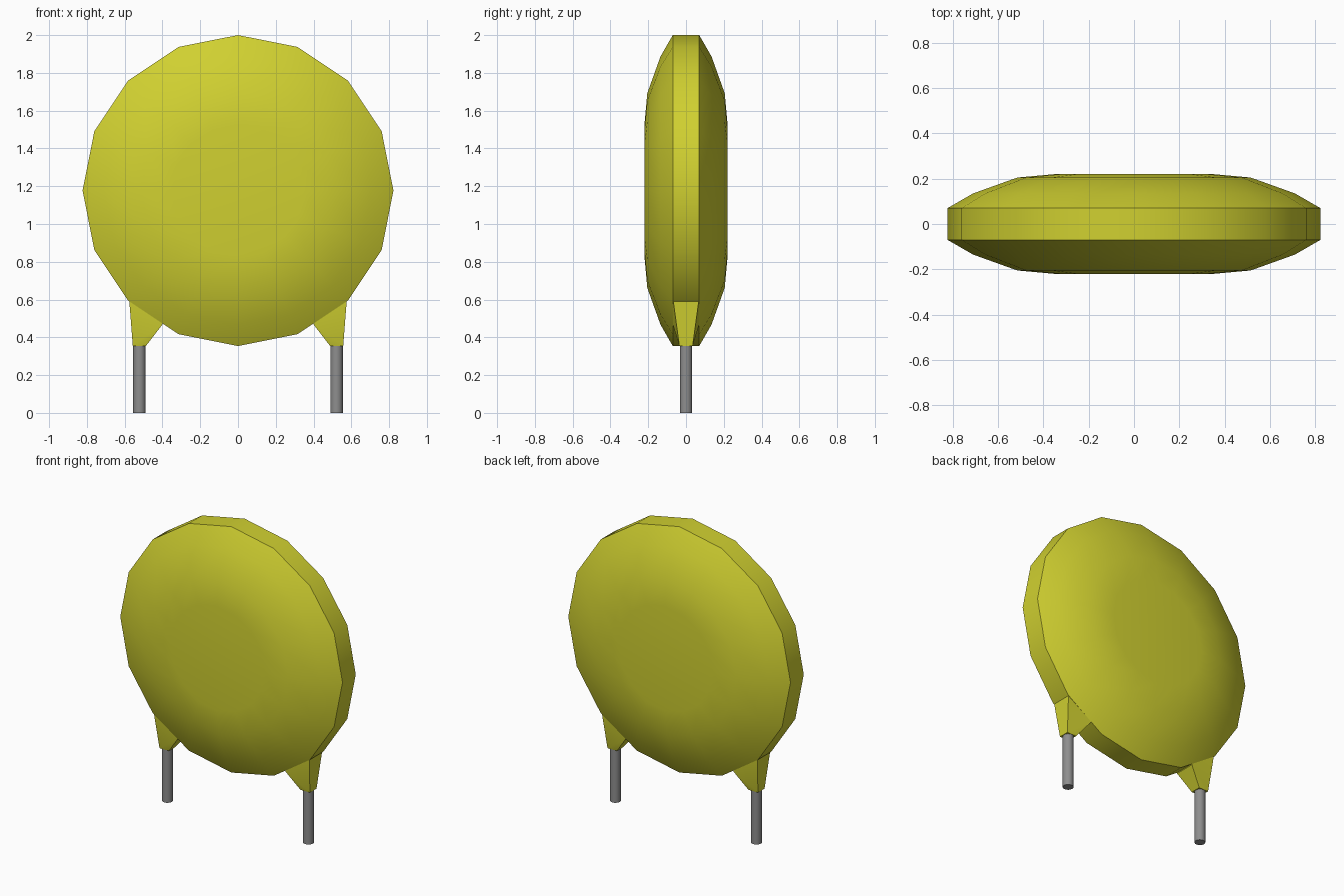
import bpy, bmesh, math

if "Cube" in bpy.data.objects:
    bpy.data.objects.remove(bpy.data.objects["Cube"], do_unlink=True)

CENTRE_Z = 1.177
RIM = 0.823
LEAD_X = 0.522


def make_material(name, colour):
    mat = bpy.data.materials.new(name)
    mat.use_nodes = True
    mat.diffuse_color = colour
    mat.node_tree.nodes["Principled BSDF"].inputs["Base Color"].default_value = colour
    return mat


def finish(name, bm, mat, angle):
    bmesh.ops.recalc_face_normals(bm, faces=bm.faces)
    mesh = bpy.data.meshes.new(name)
    bm.to_mesh(mesh)
    bm.free()
    mesh.materials.append(mat)
    obj = bpy.data.objects.new(name, mesh)
    bpy.context.collection.objects.link(obj)
    bpy.ops.object.select_all(action='DESELECT')
    obj.select_set(True)
    bpy.context.view_layer.objects.active = obj
    bpy.ops.object.shade_smooth_by_angle(angle=math.radians(angle))
    return obj


yellow = make_material("yellow_coating", (0.63, 0.63, 0.03, 1))
grey = make_material("grey_metal", (0.27, 0.27, 0.27, 1))

# Disc body: 16-sided rings of (radius, y), bridged from front to back
half = [(0.35, 0.22), (0.515, 0.205), (0.71, 0.135), (RIM, 0.07)]
profile = [(r, -y) for r, y in half] + half[::-1]
SIDES = 16
bm = bmesh.new()
rings = []
for r, y in profile:
    angles = [2 * math.pi * i / SIDES for i in range(SIDES)]
    rings.append([bm.verts.new((r * math.sin(a), y, CENTRE_Z + r * math.cos(a)))
                  for a in angles])
for a, b in zip(rings, rings[1:]):
    for i in range(SIDES):
        j = (i + 1) % SIDES
        bm.faces.new((a[i], a[j], b[j], b[i]))
bm.faces.new(rings[0])
bm.faces.new(rings[-1])
finish("disc_body", bm, yellow, 30)

for side, label in ((1, "left"), (-1, "right")):
    # Tapered shoulder running from the rim down to the lead
    outline = [(0.487, 0.355, 0.035), (0.557, 0.355, 0.035),
               (0.577, 0.612, 0.07), (0.56, 0.63, 0.07),
               (0.40, 0.50, 0.07), (0.40, 0.468, 0.07)]
    bm = bmesh.new()
    front = [bm.verts.new((side * x, -y, z)) for x, z, y in outline]
    back = [bm.verts.new((side * x, y, z)) for x, z, y in outline]
    bmesh.ops.convex_hull(bm, input=front + back)
    bmesh.ops.dissolve_limit(bm, angle_limit=math.radians(1),
                             verts=bm.verts[:], edges=bm.edges[:])
    finish(label + "_shoulder", bm, yellow, 20)

    # Round wire lead
    bm = bmesh.new()
    bmesh.ops.create_cone(bm, cap_ends=True, segments=16, radius1=0.033,
                          radius2=0.033, depth=0.37)
    bmesh.ops.translate(bm, verts=bm.verts, vec=(side * LEAD_X, 0, 0.185))
    finish(label + "_lead", bm, grey, 30)
